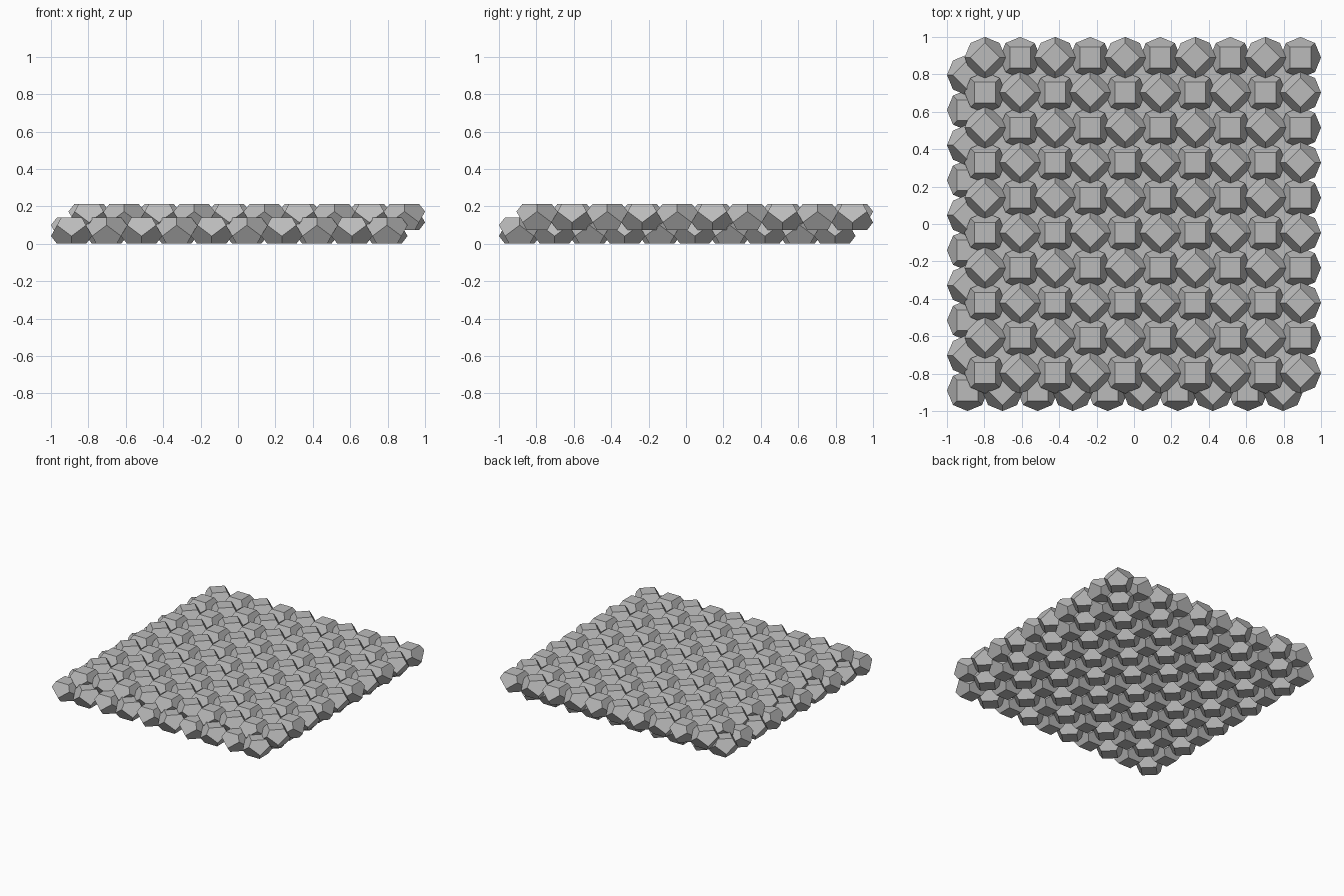
import bpy, bmesh, math
from mathutils import Vector

if "Cube" in bpy.data.objects:
    bpy.data.objects.remove(bpy.data.objects["Cube"], do_unlink=True)

COUNT = 10          # cells along each side of a layer
PITCH = 0.1874      # distance between neighbouring cells
WAIST = 0.1098      # radius of the zigzag waist
CAP = 0.078         # radius of the square caps
HALF = 0.07         # half the cell height
LIFT = 0.073        # height between the layers

# height of the waist corners that keeps the pentagons flat
side = WAIST * (1 - math.sqrt(0.5))
ZIG = side * HALF / (side + math.sqrt(2) * (WAIST - CAP))

grey = bpy.data.materials.new("stone_grey")
grey.use_nodes = True
colour = (0.5, 0.5, 0.5, 1)
grey.diffuse_color = colour
grey.node_tree.nodes["Principled BSDF"].inputs["Base Color"].default_value = colour


def ring(bm, centre, radius, z, turn):
    """Four corners of a square ring."""
    corners = []
    for k in range(4):
        a = turn + k * math.pi / 2
        corners.append(bm.verts.new(
            centre + Vector((radius * math.cos(a), radius * math.sin(a), z))))
    return corners


def add_cell(bm, centre, turn):
    """Ten-sided cell: two square caps and two rings of pentagons."""
    eighth = math.pi / 4
    top = ring(bm, centre, CAP, HALF, turn)
    high = ring(bm, centre, WAIST, ZIG, turn)
    low = ring(bm, centre, WAIST, -ZIG, turn + eighth)
    base = ring(bm, centre, CAP, -HALF, turn + eighth)
    bm.faces.new(top)
    bm.faces.new(base[::-1])
    for k in range(4):
        n = (k + 1) % 4
        bm.faces.new((high[k], low[k], high[n], top[n], top[k]))
        bm.faces.new((base[k - 1], base[k], low[k], high[k], low[k - 1]))


def add_layer(name, shift, z):
    """Square sheet of cells, every other one turned to interlock."""
    bm = bmesh.new()
    start = -(COUNT - 1) / 2 * PITCH + shift
    for i in range(COUNT):
        for j in range(COUNT):
            turn = 0 if (i + j) % 2 else math.pi / 4
            add_cell(bm, Vector((start + i * PITCH, start + j * PITCH, z)), turn)
    mesh = bpy.data.meshes.new(name)
    bm.to_mesh(mesh)
    bm.free()
    mesh.materials.append(grey)
    bpy.context.collection.objects.link(bpy.data.objects.new(name, mesh))


add_layer("lower_cell_layer", -PITCH / 4, HALF)
add_layer("upper_cell_layer", PITCH / 4, HALF + LIFT)
